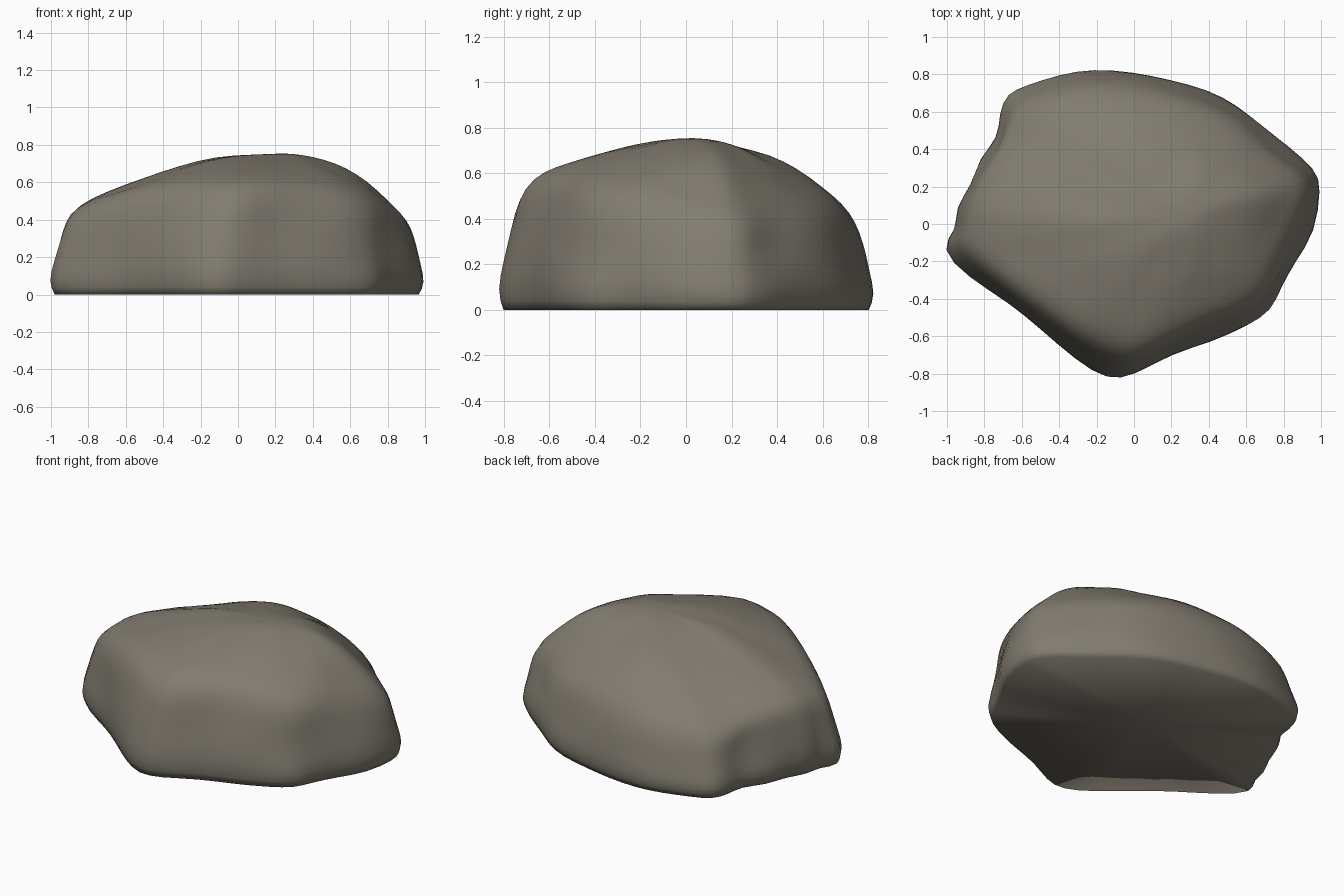
import bpy
import bmesh
from mathutils import Vector, noise

cube = bpy.data.objects.get("Cube")
if cube:
    bpy.data.objects.remove(cube, do_unlink=True)

# Widest outline of the boulder, counterclockwise from the left point
outline = [(1.01, .2), (.99, .29), (.82, .43), (.71, .51), (.56, .64), (.4, .73), (.18, .78), (0, .82),
           (-.22, .84), (-.4, .81), (-.58, .75), (-.69, .71), (-.73, .6), (-.73, .46), (-.84, .36), (-.87, .2),
           (-.96, .09), (-.95, -.03), (-1.06, -.13), (-.9, -.29), (-.67, -.43), (-.51, -.56), (-.31, -.74),
           (-.14, -.85), (0, -.82), (.2, -.7), (.41, -.64), (.62, -.55), (.75, -.47), (.79, -.35), (.87, -.2), (.98, -.05)]

# Crest where the steep sides turn into the top, one for every second outline point
crest_keys = [(.91, .2, .42), (.71, .36, .47), (.48, .53, .47), (.2, .66, .48),
              (-.2, .7, .46), (-.5, .61, .42), (-.65, .53, .38), (-.74, .31, .45),
              (-.86, .07, .49), (-.9, -.11, .46), (-.58, -.35, .56), (-.28, -.59, .59),
              (0, -.7, .58), (.37, -.52, .57), (.63, -.39, .54), (.78, -.15, .52)]
peak = Vector((.25, .03, .755))

keys = [Vector(k) for k in crest_keys]
crest = []
for i, key in enumerate(keys):
    crest += [key, (key + keys[(i + 1) % len(keys)]) / 2]
foot = [Vector((x, y, 0)) for x, y in outline]

# Hollows in the sides: centre, radius, depth
hollows = [(Vector((.75, .42, .3)), .16, .05), (Vector((.76, -.4, .3)), .16, .04),
           (Vector((.3, -.62, .2)), .14, .03), (Vector((-.8, .35, .25)), .14, .03)]


def side_ring(height, inset, scale=1.0):
    """Ring between the foot (inset 0) and the crest (inset 1)."""
    ring = []
    for f, c in zip(foot, crest):
        p = f.lerp(c, inset) * scale
        p.z = c.z * height
        ring.append(p)
    return ring


def top_ring(t):
    """Domed ring between the crest and the peak."""
    ring = []
    for c in crest:
        p = c.lerp(peak, t)
        p.z = c.z + (peak.z - c.z) * (1 - (1 - t) ** 1.9)
        ring.append(p)
    return ring


def weather(p):
    """Push a point in or out to roughen the stone."""
    out = (p - Vector((0, 0, .25))).normalized()
    amount = .03 * noise.noise(p * 3.1) + .018 * noise.noise(p * 7.3)
    for centre, radius, depth in hollows:
        amount -= depth * max(0, 1 - (p - centre).length / radius)
    return p + out * amount


rings = [side_ring(0, 0, .965), side_ring(.14, 0), side_ring(.38, .18),
         side_ring(.62, .4), side_ring(.83, .62), side_ring(1, 1)]
rings += [top_ring(t) for t in (.15, .32, .5, .68, .85)]

# Boulder skin, left unweathered at the rim and around the peak
bm = bmesh.new()
rows = []
for level, ring in enumerate(rings):
    points = [weather(p) for p in ring] if 1 < level < len(rings) - 1 else ring
    rows.append([bm.verts.new(p) for p in points])
count = len(foot)
for low, high in zip(rows, rows[1:]):
    for i in range(count):
        j = (i + 1) % count
        bm.faces.new((low[i], low[j], high[j], high[i]))
tip = bm.verts.new(peak)
for i in range(count):
    bm.faces.new((rows[-1][i], rows[-1][(i + 1) % count], tip))
bottom = bm.faces.new(list(reversed(rows[0])))

# Keep the underside flat with a crisp rim
crease = bm.edges.layers.float.new("crease_edge")
for edge in bottom.edges:
    edge[crease] = 1.0
bm.normal_update()

mesh = bpy.data.meshes.new("boulder")
bm.to_mesh(mesh)
bm.free()
boulder = bpy.data.objects.new("boulder", mesh)
bpy.context.collection.objects.link(boulder)

# Grey brown stone
stone = bpy.data.materials.new("grey_brown_stone")
stone.use_nodes = True
colour = (.225, .205, .165, 1)
stone.diffuse_color = colour
shader = stone.node_tree.nodes["Principled BSDF"]
shader.inputs["Base Color"].default_value = colour
shader.inputs["Roughness"].default_value = .9
mesh.materials.append(stone)

subdivision = boulder.modifiers.new("soften", "SUBSURF")
subdivision.levels = subdivision.render_levels = 1
mesh.shade_smooth()
